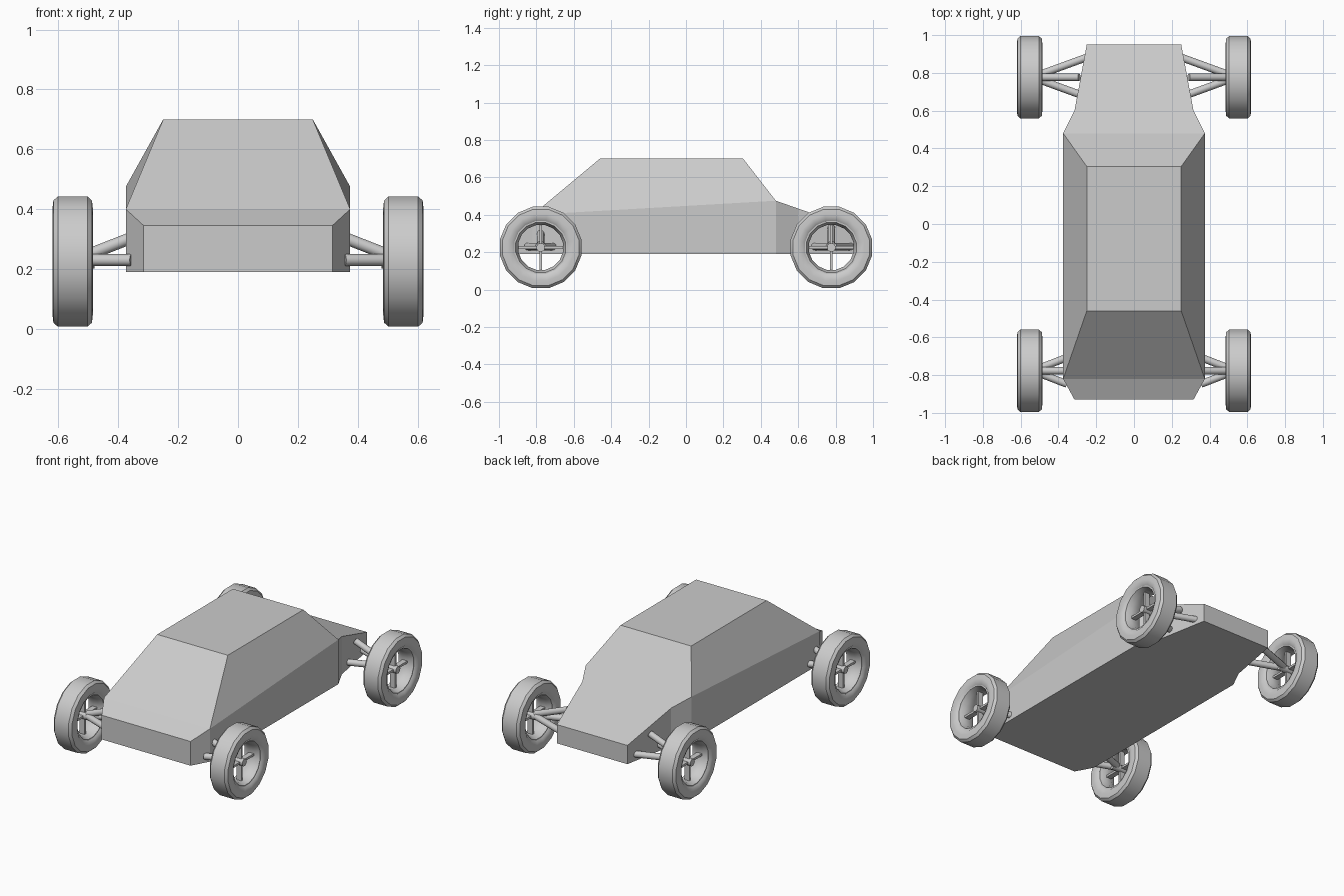
import bpy, bmesh
from math import cos, sin, pi, radians
from mathutils import Vector, Matrix

if "Cube" in bpy.data.objects:
    bpy.data.objects.remove(bpy.data.objects["Cube"])


def new_object(name, bm, smooth=False):
    bmesh.ops.recalc_face_normals(bm, faces=bm.faces)
    me = bpy.data.meshes.new(name)
    bm.to_mesh(me)
    bm.free()
    ob = bpy.data.objects.new(name, me)
    bpy.context.collection.objects.link(ob)
    if smooth:
        bpy.ops.object.select_all(action='DESELECT')
        ob.select_set(True)
        bpy.context.view_layer.objects.active = ob
        bpy.ops.object.shade_smooth_by_angle(angle=radians(40))
    return ob


def lathe(bm, profile, y, z, side, n=16):
    """Revolve a closed (x, r) profile around the x axis."""
    rings = []
    for i in range(n):
        a = 2 * pi * (i + 0.5) / n
        rings.append([bm.verts.new((side * x, y + r * sin(a), z + r * cos(a))) for x, r in profile])
    m = len(profile)
    for i in range(n):
        p, q = rings[i], rings[(i + 1) % n]
        for j in range(m):
            k = (j + 1) % m
            bm.faces.new((p[j], p[k], q[k], q[j]))


def tube(bm, a, b, r, n=12):
    a, b = Vector(a), Vector(b)
    rot = (b - a).to_track_quat('Z', 'Y').to_matrix().to_4x4()
    bmesh.ops.create_cone(bm, cap_ends=True, segments=n, radius1=r, radius2=r,
                          depth=(b - a).length, matrix=Matrix.Translation((a + b) / 2) @ rot)


# Faceted body: plan stations (y, half width, top z) plus the roof edge
stations = [(-.93, .315, .345), (-.82, .375, .40), (.48, .375, .475),
            (.60, .315, .433), (.95, .25, .31)]
bm = bmesh.new()
low, top, roof = {}, {}, {}
for s in (-1, 1):
    low[s] = [bm.verts.new((s * x, y, .19)) for y, x, z in stations]
    top[s] = [bm.verts.new((s * x, y, z)) for y, x, z in stations]
    roof[s] = [bm.verts.new((s * .25, y, .70)) for y in (-.46, .305)]
    for i in range(4):
        bm.faces.new((low[s][i], low[s][i + 1], top[s][i + 1], top[s][i]))
    bm.faces.new((top[s][1], top[s][2], roof[s][1], roof[s][0]))


def across(pl, pr):
    bm.faces.new((*pl, *reversed(pr)))


L, R = top[-1], top[1]
across(L[0:2], R[0:2])                                    # nose
across((L[1], roof[-1][0]), (R[1], roof[1][0]))           # windscreen
across(roof[-1], roof[1])                                 # roof
across((roof[-1][1], L[2]), (roof[1][1], R[2]))           # rear window
across(L[2:5], R[2:5])                                    # rear deck
across(low[-1], low[1])                                   # floor
for i in (0, 4):                                          # front and rear ends
    across((low[-1][i], L[i]), (low[1][i], R[i]))
new_object("body", bm)

# Wheels and suspension at the four corners
tyre = [(.503, .138), (.488, .155), (.485, .18), (.488, .208), (.503, .222),
        (.602, .222), (.617, .208), (.62, .18), (.617, .155), (.602, .138)]
rim = [(.498, .146), (.498, .136), (.53, .122), (.575, .122), (.607, .136), (.607, .146)]
Z = .225
for end, y in (("front", -.777), ("rear", .777)):
    for side, s in (("left", -1), ("right", 1)):
        tag = f"{end}_{side}_"
        bm = bmesh.new()
        lathe(bm, tyre, y, Z, s)
        new_object(tag + "tyre", bm, True)

        bm = bmesh.new()
        lathe(bm, rim, y, Z, s)
        new_object(tag + "rim", bm, True)

        # four flat spokes
        bm = bmesh.new()
        for k in range(4):
            m = (Matrix.Translation((s * .555, y, Z)) @ Matrix.Rotation(k * pi / 2, 4, 'X')
                 @ Matrix.Translation((0, 0, .073)) @ Matrix.Diagonal((.035, .014, .108, 1)))
            bmesh.ops.create_cube(bm, size=1, matrix=m)
        new_object(tag + "spokes", bm)

        bm = bmesh.new()
        tube(bm, (s * .48, y, Z), (s * .59, y, Z), .023)
        new_object(tag + "hub", bm, True)

        # lower wishbone pair and raised upper link
        reach, spread = (.355, .07) if end == "front" else (.25, .105)
        bm = bmesh.new()
        for d in (-1, 1):
            tube(bm, (s * .51, y + d * .01, .23), (s * reach, y + d * spread, .23), .02)
        tube(bm, (s * .52, y, .24), (s * .29, y, .33), .02)
        new_object(tag + "suspension", bm, True)
